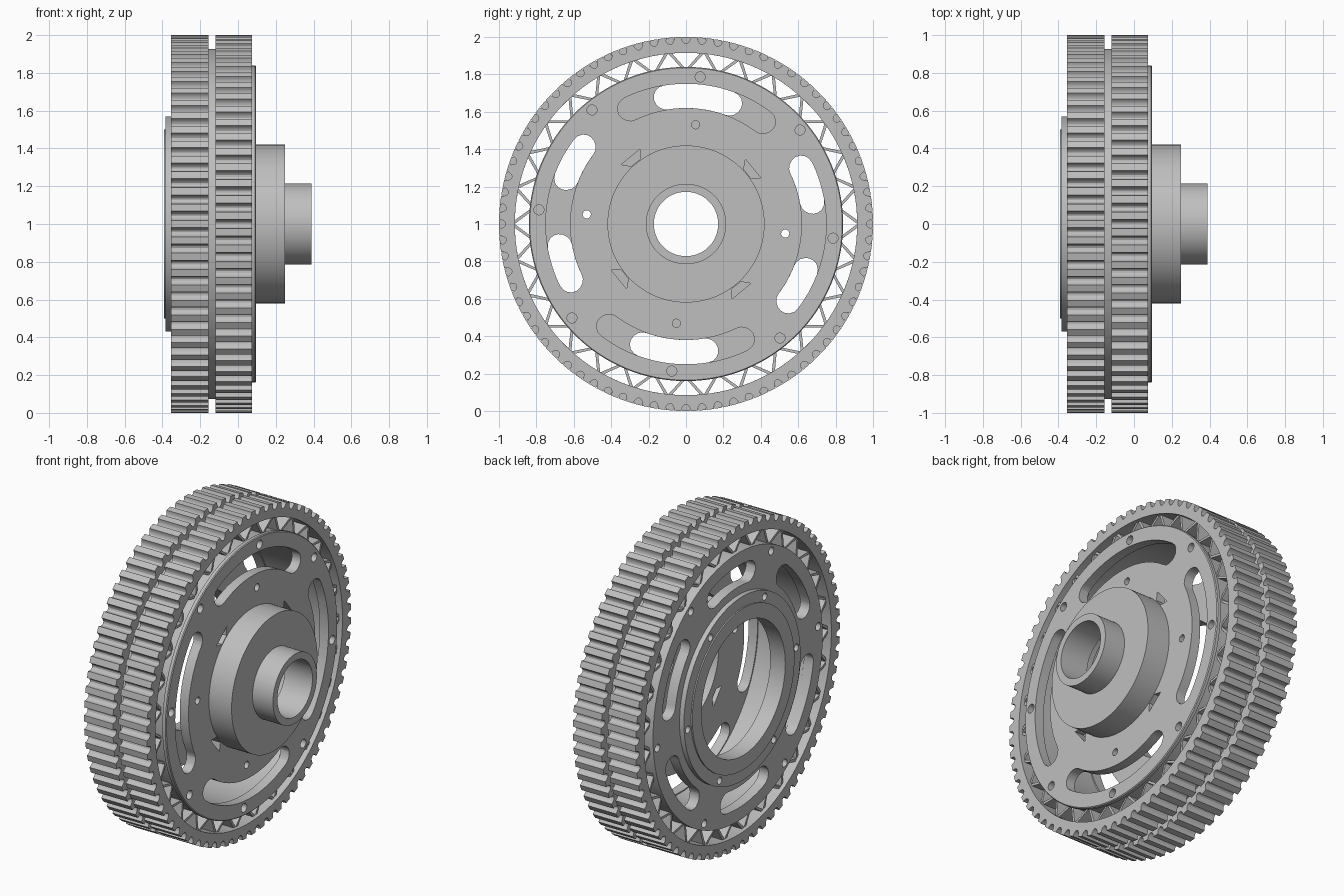
import bpy, bmesh
from math import cos, sin, pi, radians

cube = bpy.data.objects.get("Cube")
if cube:
    bpy.data.objects.remove(cube, do_unlink=True)

grey = bpy.data.materials.new("light_grey")
grey.use_nodes = True
COLOUR = (0.52, 0.52, 0.52, 1)
grey.diffuse_color = COLOUR
grey.node_tree.nodes["Principled BSDF"].inputs["Base Color"].default_value = COLOUR

PHASE = 84.5   # angle of the bolt pattern, degrees


def polar(x, r, a):
    """Point on the wheel, whose axle runs along x at height 1."""
    return (x, r * cos(a), 1 + r * sin(a))


def finish(name, bm):
    bmesh.ops.recalc_face_normals(bm, faces=bm.faces)
    mesh = bpy.data.meshes.new(name)
    bm.to_mesh(mesh)
    bm.free()
    mesh.materials.append(grey)
    obj = bpy.data.objects.new(name, mesh)
    bpy.context.collection.objects.link(obj)
    return obj


def activate(obj):
    bpy.ops.object.select_all(action='DESELECT')
    obj.select_set(True)
    bpy.context.view_layer.objects.active = obj


def smooth(obj):
    activate(obj)
    bpy.ops.object.shade_smooth_by_angle(angle=radians(28))


def skin(bm, rings):
    """Join closed cross-sections into a closed loop of quads."""
    vs = [[bm.verts.new(p) for p in ring] for ring in rings]
    for i, ring in enumerate(vs):
        nxt = vs[(i + 1) % len(vs)]
        for j in range(len(ring)):
            k = (j + 1) % len(ring)
            bm.faces.new((ring[j], ring[k], nxt[k], nxt[j]))


def lathe(name, profile, segments=128):
    bm = bmesh.new()
    skin(bm, [[polar(x, r, 2 * pi * i / segments) for x, r in profile]
              for i in range(segments)])
    return finish(name, bm)


def prism(bm, outline, x0, x1):
    """Extrude a (radius, angle) outline along x."""
    a = [bm.verts.new(polar(x0, r, t)) for r, t in outline]
    b = [bm.verts.new(polar(x1, r, t)) for r, t in outline]
    bm.faces.new(a)
    bm.faces.new(b[::-1])
    for i in range(len(a)):
        k = (i + 1) % len(a)
        bm.faces.new((a[i], b[i], b[k], a[k]))


def slot(mid, half, r=0.685, w=0.065):
    """Curved slot with round ends, angles in degrees."""
    pts = []
    for side in (1, -1):
        for i in range(17):
            pts.append((r + side * w, radians(mid + side * half * (1 - i / 8))))
        for i in range(1, 8):
            t = pi * i / 8
            pts.append((r + side * w * cos(t),
                        radians(mid - side * half) - side * w * sin(t) / r))
    return pts


def hole(r, mid, rad):
    return [(r + rad * cos(t), radians(mid) + rad * sin(t) / r)
            for t in (2 * pi * i / 16 for i in range(16))]


# Hollow drum with front hub, tube and raised back collar
drum = lathe("drum_and_hub", [
    (0.39, 0.172), (0.39, 0.215), (0.25, 0.215), (0.25, 0.42),
    (0.095, 0.42), (0.095, 0.835), (0.09, 0.84), (0.07, 0.84), (0.07, 0.83),
    (-0.355, 0.83), (-0.355, 0.57), (-0.385, 0.57), (-0.385, 0.5),
    (-0.393, 0.5), (-0.393, 0.41), (-0.29, 0.41), (-0.29, 0.757),
    (0.035, 0.757), (0.035, 0.37), (0.2, 0.37), (0.2, 0.172)])

# Openings in the two discs
bm = bmesh.new()
for k in range(4):
    a = PHASE + 90 * k
    prism(bm, slot(a, 31.5), 0.0, 0.15)
    prism(bm, hole(0.533, a, 0.022), 0.0, 0.15)
    m = a + 45
    prism(bm, [(r, radians(m + d)) for r, d in
               ((0.47, -8), (0.47, 8), (0.425, 4), (0.425, -4))], 0.0, 0.15)
for k in range(8):
    prism(bm, hole(0.79, PHASE + 45 * k, 0.027), 0.05, 0.15)
for k in range(6):
    a = PHASE + 60 * k
    prism(bm, slot(a, 14.5), -0.45, -0.25)
    prism(bm, hole(0.533, a + 30, 0.022), -0.45, -0.25)
    prism(bm, hole(0.79, a + 30, 0.024), -0.45, -0.3)
cutter = finish("opening_cutter", bm)
cutter.hide_render = True

mod = drum.modifiers.new("openings", 'BOOLEAN')
mod.operation = 'DIFFERENCE'
mod.solver = 'EXACT'
mod.object = cutter
activate(drum)
bpy.ops.object.modifier_apply(modifier=mod.name)
bpy.data.objects.remove(cutter, do_unlink=True)
smooth(drum)

# Toothed rims, staggered by half a tooth
TEETH = 72
PITCH = 2 * pi / TEETH
for name, x0, x1, shift in (("front_toothed_rim", -0.118, 0.075, 0),
                            ("back_toothed_rim", -0.355, -0.157, 0.5)):
    sections = []
    for i in range(TEETH):
        for j in range(9):
            t = pi * j / 8
            a = (i + shift) * PITCH - 0.024 * cos(t)
            r = 1 - 0.036 * sin(t)
            sections.append([polar(x0, 0.915, a), polar(x0, r, a),
                             polar(x1, r, a), polar(x1, 0.915, a)])
    bm = bmesh.new()
    skin(bm, sections)
    smooth(finish(name, bm))

# Narrow band joining the rims
smooth(lathe("rim_band", [(-0.157, 0.915), (-0.157, 0.926),
                          (-0.118, 0.926), (-0.118, 0.915)]))

# Zigzag web between drum and rims
bm = bmesh.new()
BAYS = 30
for i in range(BAYS):
    mid = 2 * pi * (i + 0.5) / BAYS
    for side in (1, -1):
        foot, tip = mid + side * 0.008, mid + side * (pi / BAYS - 0.008)
        h = 0.011
        prism(bm, [(0.825, foot - h), (0.825, foot + h),
                   (0.92, tip + h), (0.92, tip - h)], -0.33, 0.05)
finish("zigzag_web", bm)
